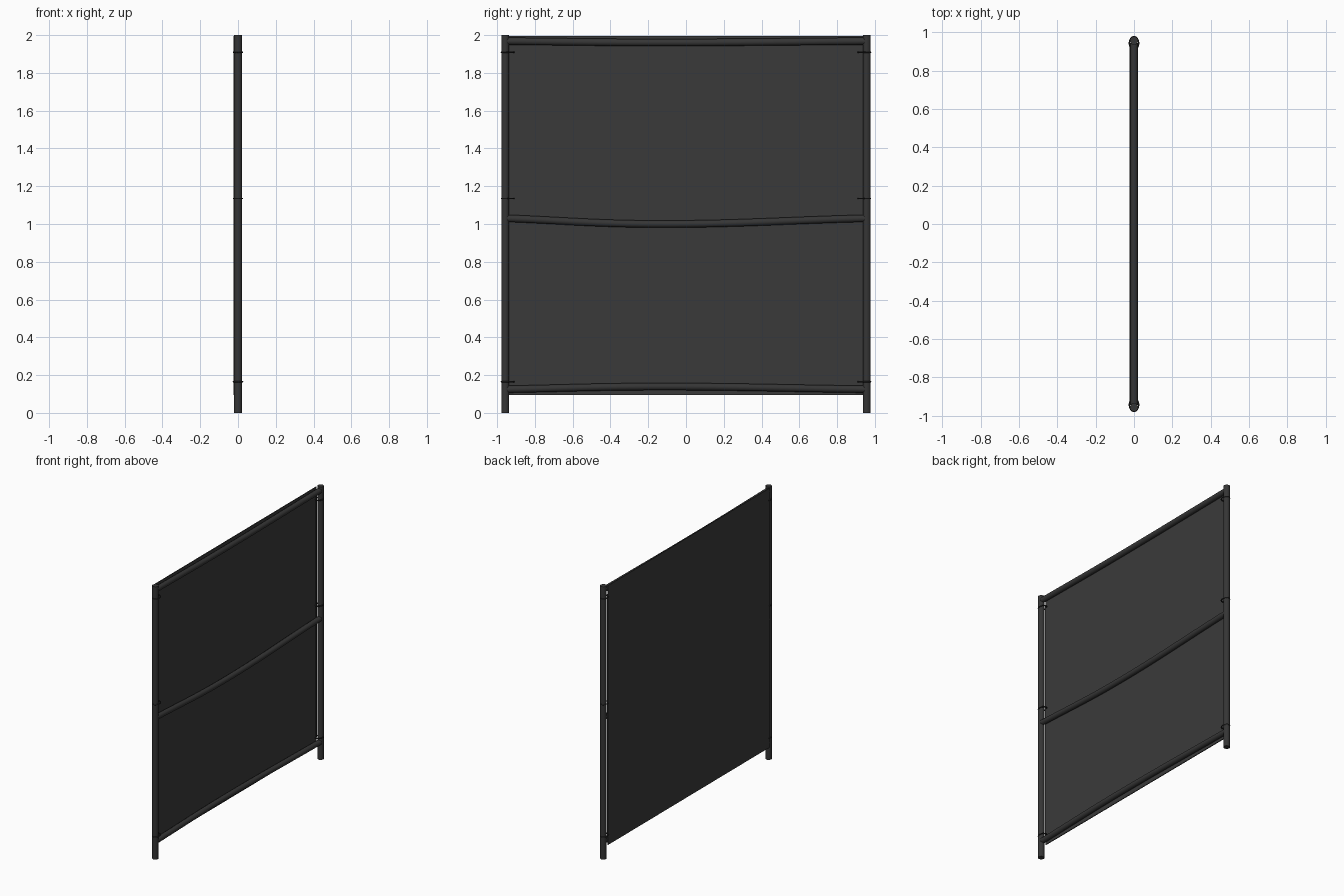
import bpy
import math

old = bpy.data.objects.get("Cube")
if old:
    bpy.data.objects.remove(old, do_unlink=True)


def material(name, value):
    mat = bpy.data.materials.new(name)
    mat.use_nodes = True
    colour = (value, value, value, 1)
    mat.diffuse_color = colour
    mat.node_tree.nodes["Principled BSDF"].inputs["Base Color"].default_value = colour
    return mat


METAL = material("dark metal", 0.036)
FABRIC = material("charcoal fabric", 0.042)
CORD = material("black cord", 0.022)


def tube(name, points, radius, mat, closed=False, smooth_path=False):
    """Round bar swept along a path, turned into a mesh."""
    curve = bpy.data.curves.new(name, "CURVE")
    curve.dimensions = "3D"
    curve.bevel_depth = radius
    curve.bevel_resolution = 3
    curve.use_fill_caps = not closed
    if smooth_path:
        spline = curve.splines.new("BEZIER")
        spline.bezier_points.add(len(points) - 1)
        for knot, p in zip(spline.bezier_points, points):
            knot.co = p
            knot.handle_left_type = knot.handle_right_type = "AUTO"
    else:
        spline = curve.splines.new("POLY")
        spline.points.add(len(points) - 1)
        for knot, p in zip(spline.points, points):
            knot.co = (*p, 1)
    spline.use_cyclic_u = closed
    curve.materials.append(mat)
    obj = bpy.data.objects.new(name, curve)
    bpy.context.collection.objects.link(obj)
    bpy.ops.object.select_all(action="DESELECT")
    obj.select_set(True)
    bpy.context.view_layer.objects.active = obj
    bpy.ops.object.convert(target="MESH")
    bpy.ops.object.shade_smooth_by_angle(angle=math.radians(40))


def box(name, centre, size, mat):
    bpy.ops.mesh.primitive_cube_add(size=1, location=centre)
    obj = bpy.context.object
    obj.name = name
    obj.scale = size
    obj.data.materials.append(mat)


POST_Y = 0.957

# Upright posts, hem strips and cord ties at both ends
for side, label in ((-1, "front"), (1, "back")):
    y = side * POST_Y
    tube(label + "_post", [(0, y, 0), (0, y, 2)], 0.022, METAL)
    box(label + "_hem", (-0.016, side * 0.929, 1.045), (0.004, 0.014, 1.77), FABRIC)
    for z, level in ((0.165, "lower"), (1.135, "middle"), (1.91, "upper")):
        ring = []
        for i in range(24):
            a = math.tau * i / 24
            ring.append((0.024 * math.cos(a), side * 0.944 + 0.033 * math.sin(a), z))
        tube(f"{label}_{level}_tie", ring, 0.004, CORD, closed=True)

# Slightly bent horizontal rails
rails = {
    "top_rail": (1.968, 1.961, 1.968),
    "middle_rail": (1.03, 1.0, 1.03),
    "bottom_rail": (0.125, 0.139, 0.125),
}
for name, (z0, z1, z2) in rails.items():
    path = [(0, -0.945, z0), (0, -0.2, z1), (0, 0.945, z2)]
    tube(name, path, 0.02, METAL, smooth_path=True)

# Fabric sheet stretched behind the rails
box("fabric_panel", (-0.02, 0, 1.046), (0.006, 1.872, 1.9), FABRIC)
